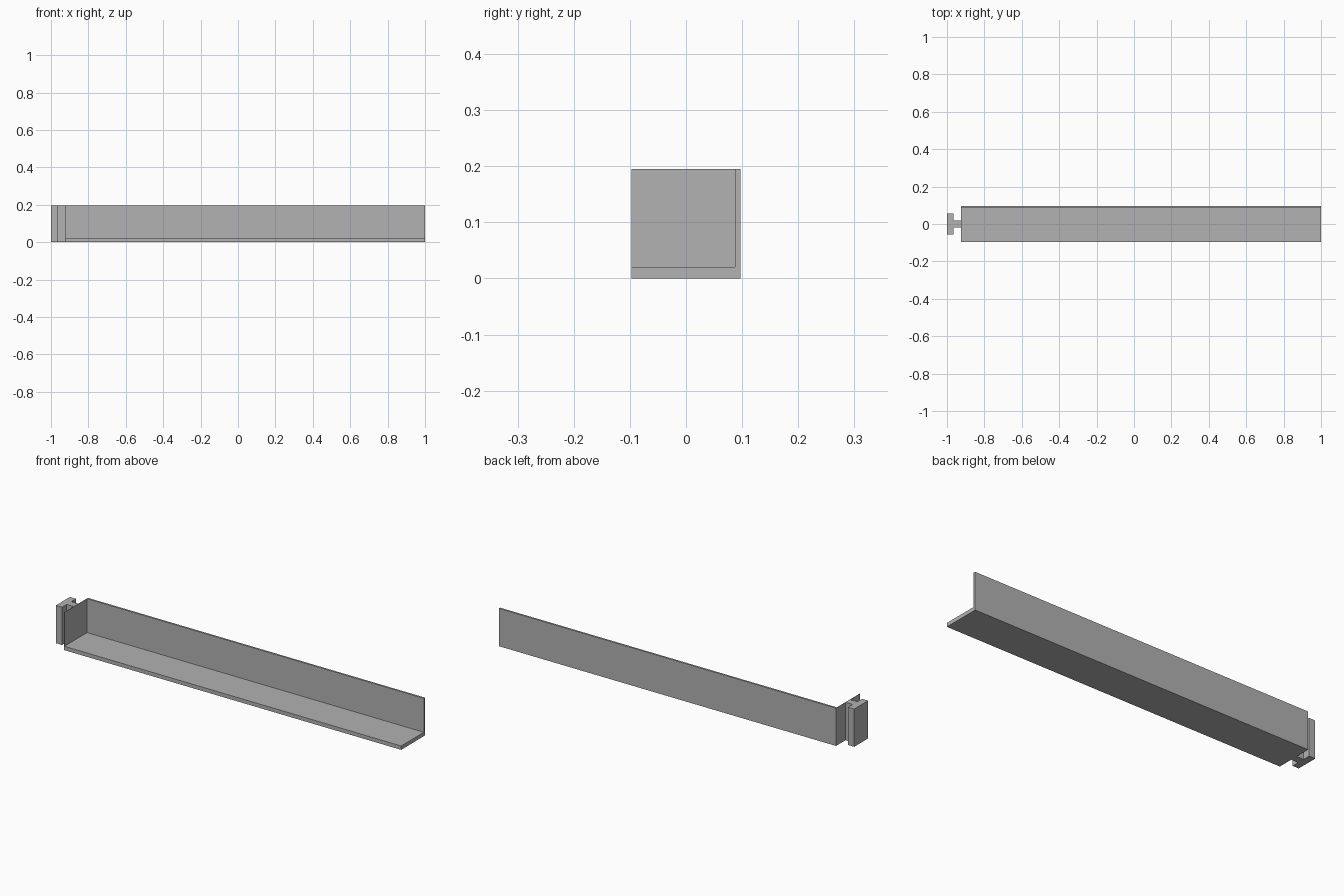
import bpy
import bmesh

cube = bpy.data.objects.get("Cube")
if cube:
    bpy.data.objects.remove(cube, do_unlink=True)

# Single grey colour
grey = bpy.data.materials.new("plain_grey")
grey.use_nodes = True
colour = (0.445, 0.445, 0.445, 1)
grey.diffuse_color = colour
grey.node_tree.nodes["Principled BSDF"].inputs["Base Color"].default_value = colour

HEIGHT = 0.195
HALF = HEIGHT / 2
END_X = -0.925


def extrude(name, outline, to_3d, direction):
    """Make a solid by extruding a flat outline along a direction."""
    bm = bmesh.new()
    face = bm.faces.new([bm.verts.new(to_3d(a, b)) for a, b in outline])
    result = bmesh.ops.extrude_face_region(bm, geom=[face], use_keep_orig=True)
    moved = [g for g in result["geom"] if isinstance(g, bmesh.types.BMVert)]
    bmesh.ops.translate(bm, verts=moved, vec=direction)
    bmesh.ops.recalc_face_normals(bm, faces=bm.faces)
    mesh = bpy.data.meshes.new(name)
    bm.to_mesh(mesh)
    bm.free()
    mesh.materials.append(grey)
    obj = bpy.data.objects.new(name, mesh)
    bpy.context.collection.objects.link(obj)
    return obj


# L-shaped tray: thick floor and thin back wall
floor_top, wall_front = 0.02, HALF - 0.01
tray = [(-HALF, 0), (HALF, 0), (HALF, HEIGHT), (wall_front, HEIGHT),
        (wall_front, floor_top), (-HALF, floor_top)]
extrude("angle_tray", tray, lambda y, z: (END_X, y, z), (1 - END_X, 0, 0))

# Thin plate closing the connector end
plate = [(-HALF, 0), (HALF, 0), (HALF, HEIGHT), (-HALF, HEIGHT)]
extrude("end_plate", plate, lambda y, z: (END_X, y, z), (0.002, 0, 0))

# T-shaped connector: narrow neck and wide head
neck, head, step = 0.019, 0.057, -0.965
half_tee = [(END_X, neck), (step, neck), (step, head), (-1, head)]
tee = half_tee + [(x, -y) for x, y in reversed(half_tee)]
extrude("tee_connector", tee, lambda x, y: (x, y, 0), (0, 0, HEIGHT))
